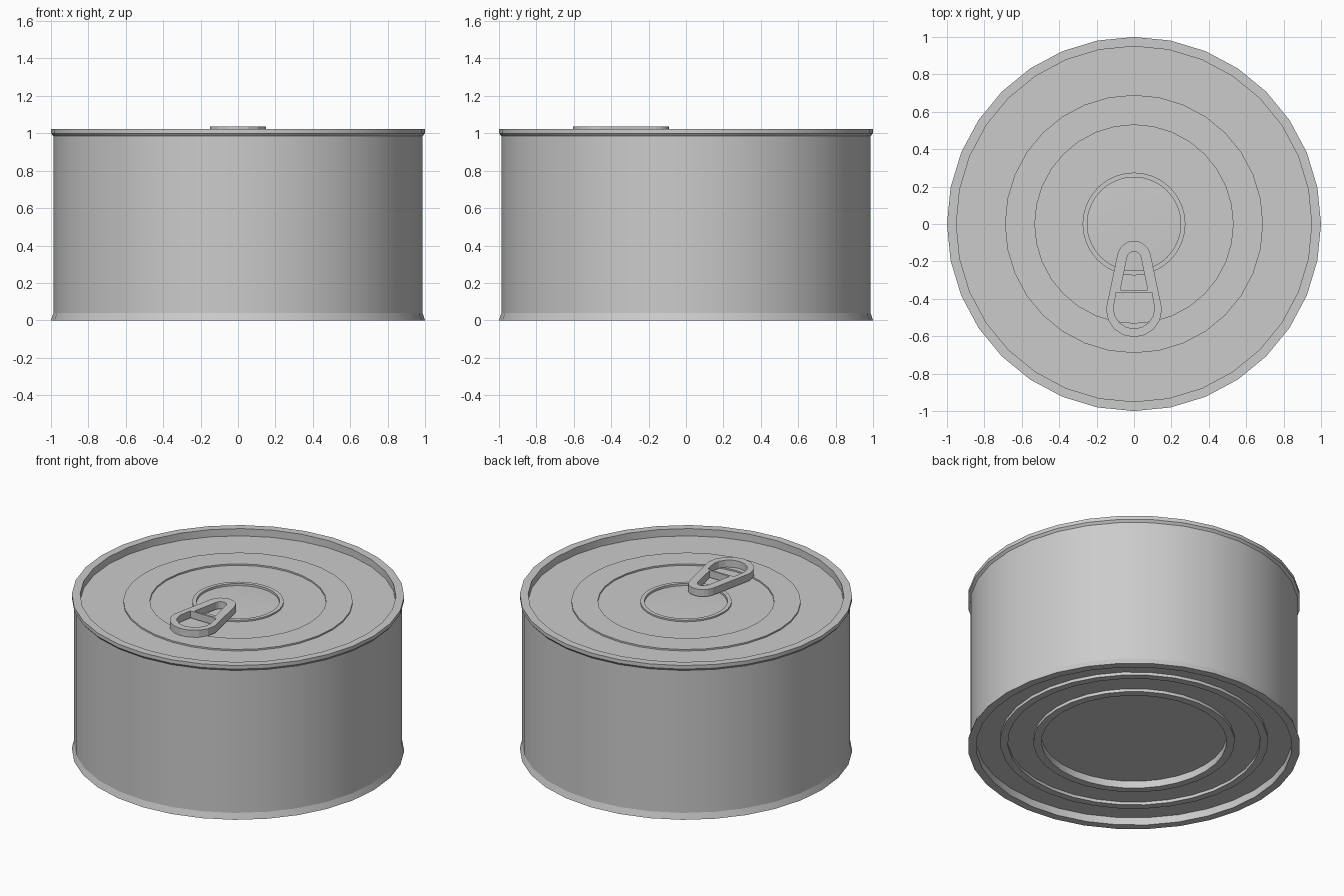
import bpy, bmesh, math

if "Cube" in bpy.data.objects:
    bpy.data.objects.remove(bpy.data.objects["Cube"], do_unlink=True)

SIDES = 32

tin = bpy.data.materials.new("tin_grey")
tin.use_nodes = True
tin.diffuse_color = (0.6, 0.6, 0.6, 1)
tin.node_tree.nodes["Principled BSDF"].inputs["Base Color"].default_value = (0.6, 0.6, 0.6, 1)


def finish(name, bm):
    bmesh.ops.recalc_face_normals(bm, faces=bm.faces)
    mesh = bpy.data.meshes.new(name)
    bm.to_mesh(mesh)
    bm.free()
    mesh.materials.append(tin)
    obj = bpy.data.objects.new(name, mesh)
    bpy.context.collection.objects.link(obj)
    return obj


def lathe(name, profile):
    """Spin a closed (radius, height) profile around z; radius 0 is the axis."""
    bm = bmesh.new()
    verts = [bm.verts.new((r, 0, z)) for r, z in profile]
    edges = [bm.edges.new(pair) for pair in zip(verts, verts[1:])]
    bmesh.ops.spin(bm, geom=verts + edges, axis=(0, 0, 1), cent=(0, 0, 0),
                   steps=SIDES, angle=math.tau)
    bmesh.ops.remove_doubles(bm, verts=bm.verts, dist=0.0005)
    return finish(name, bm)


def mirrored(half):
    """Close a half outline, listed from back to front, across x = 0."""
    return half + [(-x, y) for x, y in reversed(half) if x > 0]


def arc(cx, cy, r, start, end, steps):
    angles = [math.radians(start + (end - start) * i / steps) for i in range(steps + 1)]
    return [(cx + r * math.cos(a), cy + r * math.sin(a)) for a in angles]


def prism(name, outline, low, high):
    bm = bmesh.new()
    face = bm.faces.new([bm.verts.new((x, y, low)) for x, y in outline])
    top = bmesh.ops.extrude_face_region(bm, geom=[face])["geom"]
    bmesh.ops.translate(bm, vec=(0, 0, high - low),
                        verts=[v for v in top if isinstance(v, bmesh.types.BMVert)])
    return finish(name, bm)


# Can: base with pressed rings, flared wall, rim and stepped lid
base = [(0, 0.077), (0.557, 0.077), (0.557, 0.03), (0.606, 0.03), (0.606, 0.05),
        (0.76, 0.05), (0.76, 0.03), (0.806, 0.03), (0.806, 0.05), (0.95, 0.05), (0.95, 0)]
wall = [(1, 0), (0.987, 0.04), (0.987, 0.985), (1, 1.0), (1, 1.024)]
lid = [(0.95, 1.024), (0.95, 0.976), (0.69, 0.976), (0.69, 0.986), (0.53, 0.986),
       (0.53, 0.976), (0.275, 0.976), (0.275, 0.986), (0.25, 0.986), (0.25, 0.972),
       (0.17, 0.976), (0, 0.976)]
can = lathe("can_body", base + wall + lid)

# Pull tab with two openings separated by a thin bar
TAB_LOW, TAB_HIGH = 0.988, 1.035
tab = prism("pull_tab", mirrored(
    arc(0, -0.18, 0.09, 90, 15, 4) + arc(0, -0.455, 0.15, 0, -90, 4)), TAB_LOW, TAB_HIGH)
openings = [
    prism("narrow_opening_cutter", mirrored(
        arc(0, -0.185, 0.038, 90, 10, 3) + [(0.073, -0.352)]), 0.9, 1.1),
    prism("finger_opening_cutter", mirrored(
        [(0.095, -0.365)] + arc(0, -0.45, 0.11, 0, -90, 4)), 0.9, 1.1)]
for cutter in openings:
    cutter.hide_render = True
    cutter.hide_set(True)
    cut = tab.modifiers.new(cutter.name, "BOOLEAN")
    cut.operation = "DIFFERENCE"
    cut.solver = "EXACT"
    cut.object = cutter

# Smooth the round wall, keep the creases
bpy.ops.object.select_all(action="DESELECT")
can.select_set(True)
bpy.context.view_layer.objects.active = can
bpy.ops.object.shade_smooth_by_angle(angle=math.radians(15))
